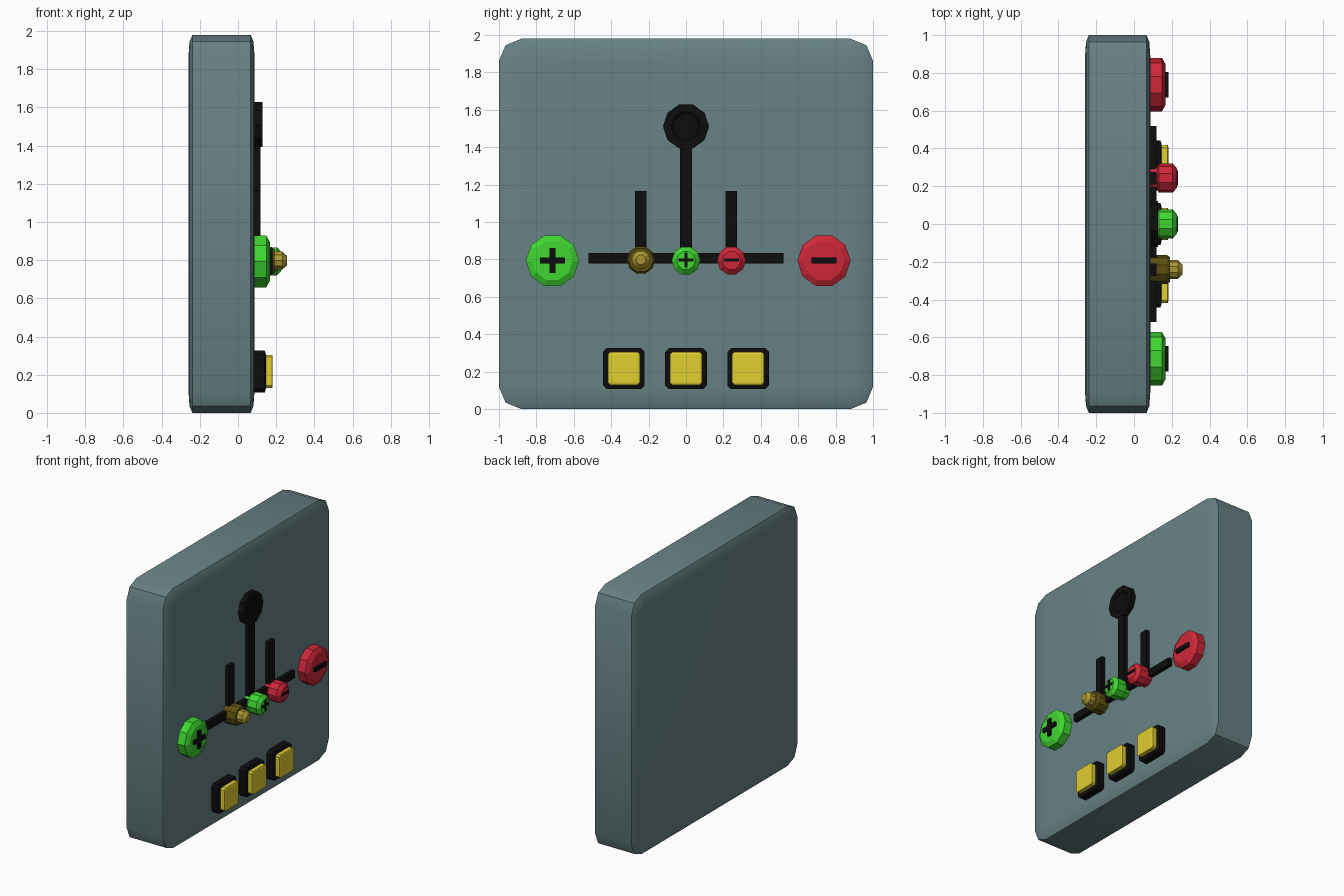
import bpy, bmesh, math
from mathutils import Vector

if "Cube" in bpy.data.objects:
    bpy.data.objects.remove(bpy.data.objects["Cube"])


def mat(name, r, g, b):
    m = bpy.data.materials.new(name)
    m.diffuse_color = (r, g, b, 1)
    m.use_nodes = True
    m.node_tree.nodes["Principled BSDF"].inputs["Base Color"].default_value = m.diffuse_color
    return m


SLATE = mat("slate", 0.138, 0.223, 0.235)
BLACK = mat("black", 0.004, 0.004, 0.004)
YELLOW = mat("yellow", 0.75, 0.62, 0.03)
GREEN = mat("green", 0.05, 0.68, 0.03)
RED = mat("red", 0.62, 0.02, 0.04)
OLIVE = mat("olive", 0.11, 0.08, 0.005)
GOLD = mat("gold", 0.42, 0.32, 0.03)
BACK = 0.075   # parts start just inside the panel face


def finish(name, bm, material):
    bmesh.ops.recalc_face_normals(bm, faces=bm.faces)
    me = bpy.data.meshes.new(name)
    bm.to_mesh(me)
    bm.free()
    me.materials.append(material)
    ob = bpy.data.objects.new(name, me)
    bpy.context.collection.objects.link(ob)
    return ob


def block(name, x, y, z, material, bevel=0.0, segments=1):
    """Box between (min, max) pairs; the bevel is a fraction of each dimension."""
    bm = bmesh.new()
    bmesh.ops.create_cube(bm, size=1)
    if bevel:
        bmesh.ops.bevel(bm, geom=bm.edges[:], offset=bevel, segments=segments,
                        profile=0.5, affect='EDGES')
    for v in bm.verts:
        v.co = Vector([(a + b) / 2 + c * (b - a) for c, (a, b) in zip(v.co, (x, y, z))])
    return finish(name, bm, material)


def knob(name, y, z, profile, material, sides=10):
    """Faceted turned part along x from (x, radius) pairs."""
    bm = bmesh.new()
    rings = []
    for x, r in profile:
        rings.append([bm.verts.new((x, y + r * math.cos(2 * math.pi * i / sides),
                                    z + r * math.sin(2 * math.pi * i / sides)))
                      for i in range(sides)])
    for a, b in zip(rings, rings[1:]):
        for i in range(sides):
            j = (i + 1) % sides
            bm.faces.new((a[i], a[j], b[j], b[i]))
    bm.faces.new(rings[0])
    bm.faces.new(rings[-1])
    return finish(name, bm, material)


def mark(name, y, z, x, half, thick, cross):
    """Raised horizontal dash, with an upright stroke when cross is set."""
    t = thick / 2
    block(name + "_dash", x, (y - half, y + half), (z - t, z + t), BLACK)
    if cross:
        block(name + "_upright", x, (y - t, y + t), (z - half, z + half), BLACK)


# Panel slab
panel = block("panel", (-0.26, 0.087), (-1, 1), (0, 1.98), SLATE, 0.06, 2)
bpy.context.view_layer.objects.active = panel
panel.select_set(True)
bpy.ops.object.shade_smooth_by_angle(angle=math.radians(40))

# Raised black tracks and end disc
block("cross_track", (BACK, 0.119), (-0.52, 0.52), (0.778, 0.834), BLACK)
block("centre_track", (BACK, 0.119), (-0.033, 0.033), (0.79, 1.42), BLACK)
for side, y in (("left", -0.242), ("right", 0.242)):
    block(side + "_track", (BACK, 0.119), (y - 0.032, y + 0.032), (0.80, 1.167), BLACK)
knob("track_disc", 0, 1.511, [(BACK, 0.123), (0.128, 0.123), (0.128, 0.08), (0.12, 0.07)], BLACK)

# Large outer buttons
big = [(BACK, 0.142), (0.148, 0.142), (0.167, 0.108)]
for name, y, m in (("green_button", -0.714, GREEN), ("red_button", 0.738, RED)):
    knob(name, y, 0.793, big, m)
    mark(name, y, 0.794, (0.15, 0.182), 0.067, 0.032, m is GREEN)

# Small centre knobs
small = [(BACK, 0.062), (0.125, 0.066), (0.132, 0.077), (0.205, 0.077), (0.228, 0.05)]
for name, y, m in (("green_knob", 0, GREEN), ("red_knob", 0.243, RED)):
    knob(name, y, 0.794, small, m)
    mark(name, y, 0.797, (0.21, 0.234), 0.04, 0.018, m is GREEN)

# Dial with gold cap
knob("dial_base", -0.241, 0.797, [(BACK, 0.076), (0.175, 0.076), (0.19, 0.066)], OLIVE)
knob("dial_cap", -0.241, 0.798, [(0.18, 0.05), (0.232, 0.05), (0.256, 0.026)], GOLD)

# Row of square push buttons
for i, y in enumerate((-0.332, 0, 0.332)):
    block(f"push_base_{i}", (BACK, 0.146), (y - 0.111, y + 0.111), (0.106, 0.326), BLACK, 0.09)
    block(f"push_cap_{i}", (0.13, 0.182), (y - 0.086, y + 0.086), (0.13, 0.304), YELLOW, 0.07)
